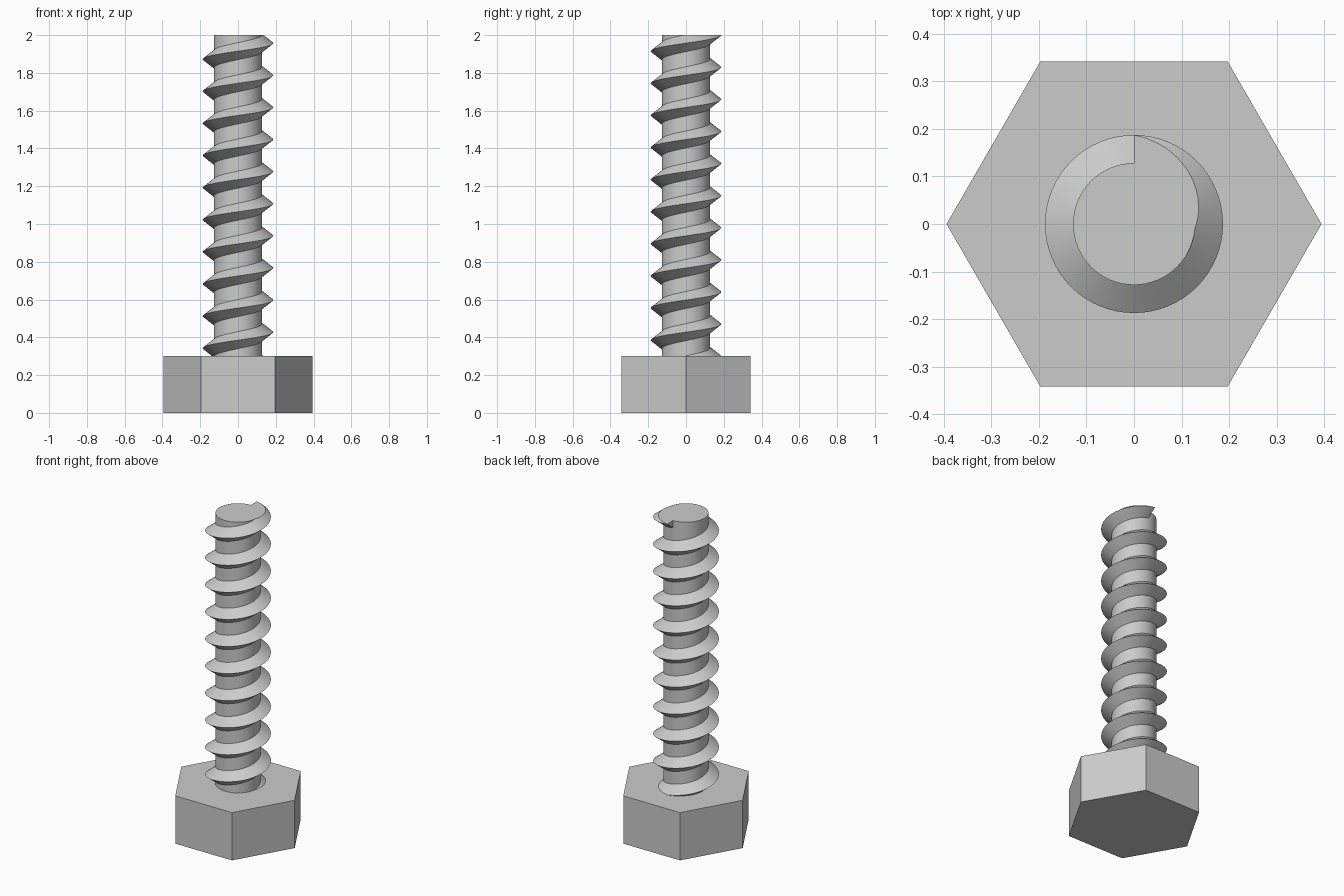
import bpy
import bmesh
from math import cos, sin, radians, tau

HEAD_R, HEAD_H, TOP = 0.394, 0.30, 2.0
SHAFT_R, CREST_R = 0.128, 0.187
PITCH, HALF = 0.17, 0.045      # thread pitch, half thread height at the shaft
STEPS = 64                     # segments per turn

cube = bpy.data.objects.get("Cube")
if cube:
    bpy.data.objects.remove(cube, do_unlink=True)

steel = bpy.data.materials.new("grey steel")
steel.use_nodes = True
colour = (0.6, 0.6, 0.6, 1.0)
steel.diffuse_color = colour
steel.node_tree.nodes["Principled BSDF"].inputs["Base Color"].default_value = colour


def finish(obj, name, smooth=True):
    obj.name = name
    obj.data.materials.clear()
    obj.data.materials.append(steel)
    bpy.ops.object.select_all(action="DESELECT")
    obj.select_set(True)
    bpy.context.view_layer.objects.active = obj
    if smooth:
        bpy.ops.object.shade_smooth_by_angle(angle=radians(30))


def prism(name, sides, radius, z0, z1, turn=0.0, smooth=True):
    bpy.ops.mesh.primitive_cylinder_add(
        vertices=sides, radius=radius, depth=z1 - z0,
        location=(0, 0, (z0 + z1) / 2), rotation=(0, 0, turn))
    finish(bpy.context.object, name, smooth)


# Hexagonal head with corners on the x axis, and the round shaft
prism("hex_head", 6, HEAD_R, 0, HEAD_H, radians(30), smooth=False)
prism("shaft", STEPS, SHAFT_R, HEAD_H - 0.05, TOP)

# Thread: a V profile swept up a right-handed helix, ending on the +y side
root_r = SHAFT_R - 0.012
root_half = HALF * (CREST_R - root_r) / (CREST_R - SHAFT_R)
profile = [(root_r, -root_half), (CREST_R, 0), (root_r, root_half)]
start_z = HEAD_H - PITCH / 2
turns = (TOP - start_z) / PITCH
count = round(turns * STEPS)

bm = bmesh.new()
rings = []
for i in range(count + 1):
    back = (count - i) / STEPS
    a = tau * (0.25 - back)
    z = TOP - PITCH * back
    rings.append([bm.verts.new((r * cos(a), r * sin(a), z + dz)) for r, dz in profile])
for low, high in zip(rings, rings[1:]):
    for k in range(3):
        n = (k + 1) % 3
        bm.faces.new((low[k], high[k], high[n], low[n]))
bm.faces.new(rings[0])
bm.faces.new(rings[-1][::-1])
bmesh.ops.recalc_face_normals(bm, faces=bm.faces)

# Trim the thread flush with the shaft end
cut = bmesh.ops.bisect_plane(
    bm, geom=bm.verts[:] + bm.edges[:] + bm.faces[:], dist=1e-5,
    plane_co=(0, 0, TOP), plane_no=(0, 0, 1), clear_outer=True)
edges = [e for e in cut["geom_cut"] if isinstance(e, bmesh.types.BMEdge)]
bmesh.ops.triangle_fill(bm, edges=edges, use_beauty=True, normal=(0, 0, 1))
bmesh.ops.recalc_face_normals(bm, faces=bm.faces)

mesh = bpy.data.meshes.new("thread")
bm.to_mesh(mesh)
bm.free()
thread = bpy.data.objects.new("thread", mesh)
bpy.context.collection.objects.link(thread)
finish(thread, "thread")
